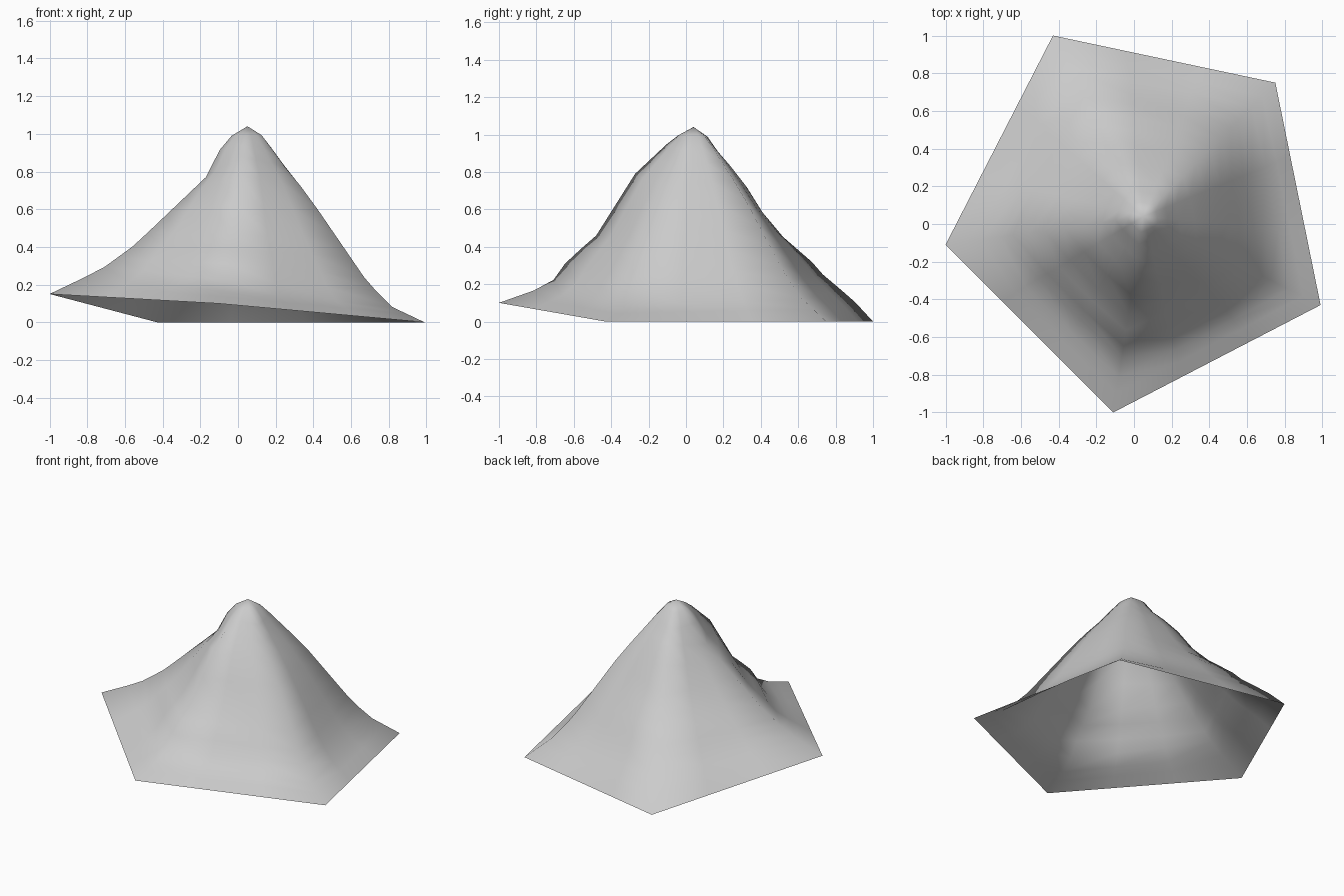
import bpy
import bmesh
from mathutils import Vector

cube = bpy.data.objects.get("Cube")
if cube:
    bpy.data.objects.remove(cube, do_unlink=True)

APEX = Vector((0.05, 0.04, 1.04))
SEGS = 3

# Each ridge: base corner, then (distance from peak, height) along the way down
RIDGES = [
    ((0.99, -0.43), [(0, 1.04), (.085, .99), (.23, .8), (.33, .69), (.68, .21), (.82, .08), (1, 0)]),
    ((0.75, 0.75), [(0, 1.04), (.09, .99), (.37, .68), (.69, .25), (.82, .12), (1, 0)]),
    ((-0.43, 1.0), [(0, 1.04), (.07, 1.0), (.135, .9), (.27, .76), (.4, .56), (.52, .43),
                    (.64, .34), (.74, .23), (.875, .13), (1, 0)]),
    ((-1.0, -0.11), [(0, 1.04), (.095, .98), (.143, .91), (.21, .77), (.57, .41), (.74, .28), (1, .15)]),
    ((-0.11, -1.0), [(0, 1.04), (.105, .98), (.3, .79), (.5, .46), (.61, .36), (.66, .31),
                     (.69, .24), (.81, .17), (1, .10)]),
]
RINGS = [.08, .14, .21, .3, .4, .5, .58, .66, .72, .82, .9, 1]


def height(profile, t):
    for (t0, z0), (t1, z1) in zip(profile, profile[1:]):
        if t <= t1:
            return z0 + (z1 - z0) * (t - t0) / (t1 - t0)
    return profile[-1][1]


def ridge_point(ridge, t):
    (x, y), profile = ridge
    return Vector((APEX.x + (x - APEX.x) * t, APEX.y + (y - APEX.y) * t, height(profile, t)))


# Draped five-sided sheet, open underneath
bm = bmesh.new()
peak = bm.verts.new(APEX)
loops = []
for t in RINGS:
    loop = []
    for i, ridge in enumerate(RIDGES):
        a = ridge_point(ridge, t)
        b = ridge_point(RIDGES[(i + 1) % len(RIDGES)], t)
        for s in range(SEGS):
            u = s / SEGS
            p = a.lerp(b, u)
            # slight roundness that fades to straight hem edges
            swell = 1 + 0.35 * u * (1 - u) * (1 - t)
            p.x = APEX.x + (p.x - APEX.x) * swell
            p.y = APEX.y + (p.y - APEX.y) * swell
            loop.append(bm.verts.new(p))
    loops.append(loop)

n = len(loops[0])
for i in range(n):
    j = (i + 1) % n
    bm.faces.new((peak, loops[0][i], loops[0][j]))
    for inner, outer in zip(loops, loops[1:]):
        bm.faces.new((inner[i], outer[i], outer[j], inner[j]))
for f in bm.faces:
    f.smooth = True

mesh = bpy.data.meshes.new("mountain_peak")
bm.to_mesh(mesh)
bm.free()
mountain = bpy.data.objects.new("mountain_peak", mesh)
bpy.context.collection.objects.link(mountain)

# Plain grey surface
grey = bpy.data.materials.new("light_grey")
grey.use_nodes = True
grey.diffuse_color = (0.6, 0.6, 0.6, 1)
grey.node_tree.nodes["Principled BSDF"].inputs["Base Color"].default_value = (0.6, 0.6, 0.6, 1)
mesh.materials.append(grey)
